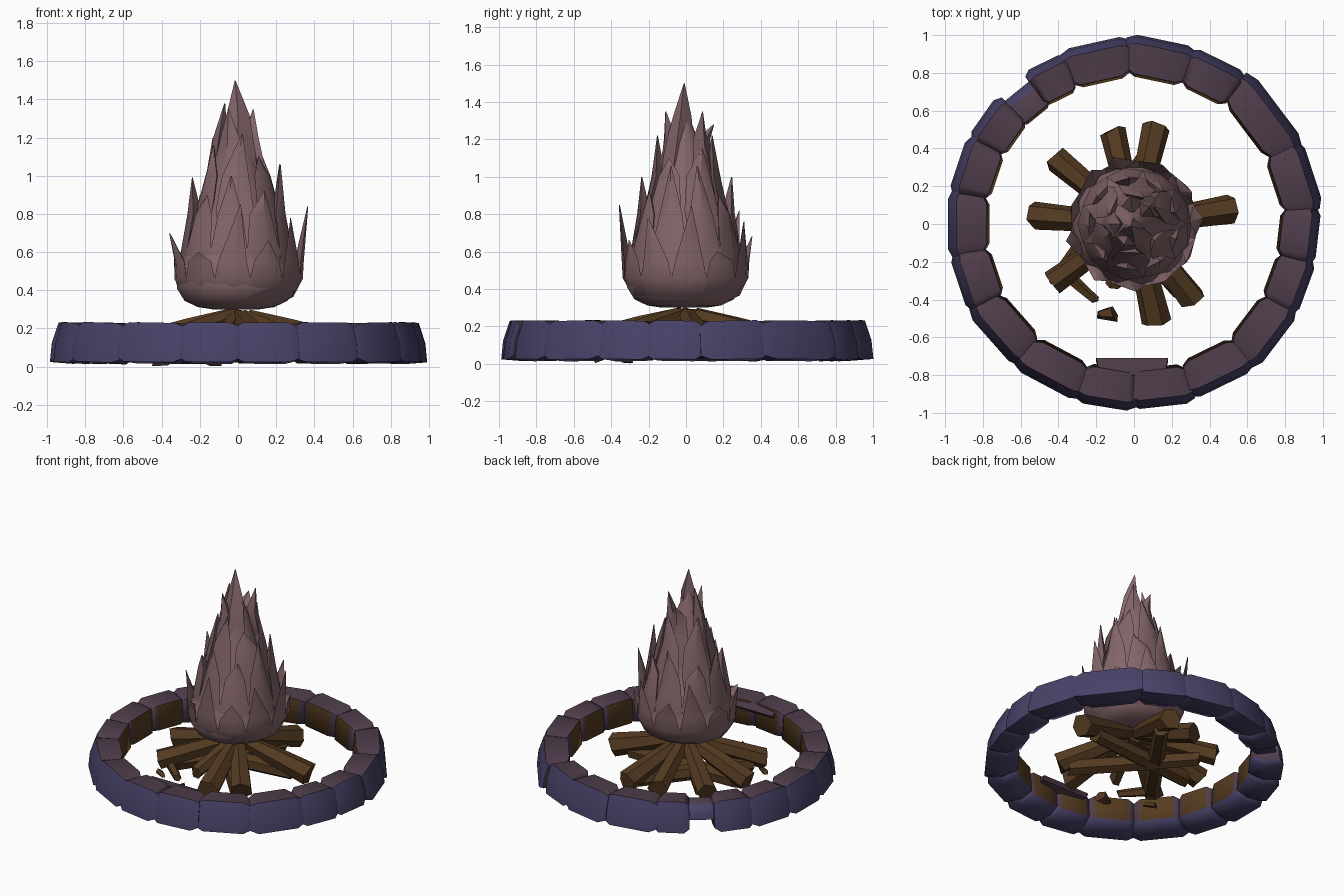
import bpy, bmesh, math, random
from mathutils import Vector, Matrix

if "Cube" in bpy.data.objects:
    bpy.data.objects.remove(bpy.data.objects["Cube"])

random.seed(4)


def material(name, rgb):
    m = bpy.data.materials.new(name)
    lin = [((c / 255 + 0.055) / 1.055) ** 2.4 for c in rgb]
    m.diffuse_color = (*lin, 1)
    m.use_nodes = True
    m.node_tree.nodes["Principled BSDF"].inputs["Base Color"].default_value = m.diffuse_color
    return m


BLUE = material("stone_blue", (72, 66, 104))
PURPLE = material("stone_purple", (79, 61, 75))
BROWN = material("stone_glow_brown", (86, 60, 32))
WOOD = material("log_brown", (83, 58, 33))
FLAME = material("flame_rose", (132, 102, 106))


def finish(bm, name, mats, angle=30):
    bmesh.ops.recalc_face_normals(bm, faces=bm.faces)
    me = bpy.data.meshes.new(name)
    bm.to_mesh(me)
    bm.free()
    for m in mats:
        me.materials.append(m)
    ob = bpy.data.objects.new(name, me)
    bpy.context.collection.objects.link(ob)
    bpy.ops.object.select_all(action='DESELECT')
    ob.select_set(True)
    bpy.context.view_layer.objects.active = ob
    bpy.ops.object.shade_smooth_by_angle(angle=math.radians(angle))
    return ob


def skin(bm, rings):
    """Bridge equal-length rings of points and cap both ends."""
    vs = [[bm.verts.new(p) for p in r] for r in rings]
    n = len(vs[0])
    for a, b in zip(vs, vs[1:]):
        for i in range(n):
            j = (i + 1) % n
            bm.faces.new((a[i], a[j], b[j], b[i]))
    bm.faces.new(vs[0])
    bm.faces.new(vs[-1])


# Ring stones: barrel-like blocks with pinched ends, cool outside, warm inside
def stone(name, a0, a1, outer=0.0, z0=0.015, z1=0.235):
    mid = math.radians((a0 + a1) / 2)
    slope = math.tan(math.radians((a1 - a0) / 2 + 0.5))
    h = z1 - z0
    jit = random.uniform(0.0, 0.012)
    prof = [(0.975 + outer + jit, z0 + 0.01), (0.965 + outer + jit, z0 + h * 0.5),
            (0.93 + outer + jit, z1 - 0.004), (0.78, z1 - 0.008), (0.765, z0 + 0.04), (0.86 + outer, z0)]
    cu, cz = 0.865 + outer / 2, (z0 + z1) / 2
    rings = []
    for s, k in ((-1, 0.78), (-0.72, 1), (0.72, 1), (1, 0.78)):
        rings.append([(cu + (u - cu) * k, s * slope * u, cz + (z - cz) * k) for u, z in prof])
    bm = bmesh.new()
    skin(bm, rings)
    bmesh.ops.recalc_face_normals(bm, faces=bm.faces)
    for f in bm.faces:
        n = f.normal
        if n.x > 0.5 or n.z < -0.5:
            f.material_index = 0
        elif n.x < -0.93:
            f.material_index = 2
        else:
            f.material_index = 1
    tilt = Matrix.Rotation(random.uniform(-0.07, 0.07), 4, 'Z') @ Matrix.Rotation(random.uniform(-0.03, 0.03), 4, 'X')
    c = Vector((cu, 0, cz))
    bm.transform(Matrix.Rotation(mid, 4, 'Z') @ Matrix.Translation(c) @ tilt @ Matrix.Translation(-c))
    finish(bm, name, (BLUE, PURPLE, BROWN), 60)


for seq in ([-90, -71, -50, -29, -12, 5, 26, 53, 71, 92, 113, 126],
            [137, 152, 170, 190, 208, 230, 252, 270]):
    for a, b in zip(seq, seq[1:]):
        stone(f"ring_stone_{a}", a, b)
stone("ring_stone_recessed", 125, 138, outer=-0.05, z0=0.09, z1=0.2)

# Flat slab leaning behind the front joint, near the top of the ring
bm = bmesh.new()
skin(bm, [[(x, -0.71, 0.205), (x * 0.9, -0.80, 0.22), (x * 0.9, -0.80, 0.17), (x, -0.73, 0.18)]
          for x in (-0.2, 0.18)])
finish(bm, "front_filler_slab", (PURPLE,))


# Logs: tapered six-sided prisms
def log(name, p, q, r0, r1, sides=6):
    p, q = Vector(p), Vector(q)
    rot = (q - p).to_track_quat('Z', 'Y')
    spin = random.uniform(0, 1)
    rings = []
    for c, r in ((p, r0), (p.lerp(q, 0.55), (r0 + r1) / 2 * 1.05), (q, r1)):
        rings.append([c + rot @ Vector((r * math.cos(spin + i * math.tau / sides),
                                        r * math.sin(spin + i * math.tau / sides),
                                        random.uniform(-0.02, 0.02))) for i in range(sides)])
    bm = bmesh.new()
    skin(bm, rings)
    finish(bm, name, (WOOD,), 35)


leaning = [(0.52, 0.08, 0.08), (0.12, 0.53, 0.075), (-0.11, 0.48, 0.07),
           (-0.42, 0.35, 0.07), (-0.53, 0.045, 0.075), (-0.43, -0.31, 0.07),
           (-0.11, -0.33, 0.045), (0.12, -0.52, 0.08), (0.31, -0.4, 0.075)]
for i, (x, y, r) in enumerate(leaning):
    log(f"leaning_log_{i}", (x, y, 0.11), (x * 0.08, y * 0.08, 0.26), r, 0.045)

# Lower logs lying crossed under the pile
log("lower_log_0", (-0.42, 0.02, 0.08), (0.40, 0.07, 0.09), 0.06, 0.05)
log("lower_log_1", (-0.36, -0.25, 0.08), (0.10, 0.40, 0.09), 0.055, 0.05)
log("lower_log_2", (0.26, -0.36, 0.08), (-0.33, 0.29, 0.08), 0.06, 0.05)
log("broken_branch", (-0.38, -0.25, 0.09), (-0.21, -0.40, 0.07), 0.035, 0.025, 5)
log("wood_chip", (-0.19, -0.48, 0.03), (-0.11, -0.475, 0.045), 0.02, 0.045, 5)
log("small_wood_chip", (-0.43, -0.30, 0.02), (-0.38, -0.33, 0.02), 0.02, 0.015, 5)

# Flame body: rounded bowl below, slim core inside the tongues
prof = [(0.12, 0.30), (0.2, 0.312), (0.27, 0.345), (0.31, 0.41), (0.315, 0.5), (0.27, 0.6), (0.215, 0.75),
        (0.165, 0.9), (0.12, 1.05), (0.075, 1.2), (0.02, 1.34)]
bm = bmesh.new()
skin(bm, [[(r * math.cos(i * math.tau / 18) - 0.01, r * math.sin(i * math.tau / 18) - 0.01, z)
           for i in range(18)] for r, z in prof])
finish(bm, "flame_core", (FLAME,), 45)


# Flame tongues: curved blades with a diamond section that end in a point
def tongue(bm, ang, path, widths, thick, lean=None):
    a = math.radians(ang)
    rad, tan = Vector((math.cos(a), math.sin(a), 0)), Vector((-math.sin(a), math.cos(a), 0))
    lean = random.uniform(-0.05, 0.05) if lean is None else lean
    rings = []
    for k, ((r, z), w, t) in enumerate(zip(path, widths, thick)):
        c = rad * r + Vector((0, 0, z)) + tan * (lean if k == len(path) - 1 else 0)
        rings.append([c + rad * t, c + tan * w, c - rad * t * 1.5, c - tan * w])
    skin(bm, rings)


E = 0.002
bm = bmesh.new()
for i, z in enumerate([0.84, 0.6, 0.76, 0.68, 0.82, 0.62, 0.7, 0.6, 0.85, 0.66, 0.78]):
    tongue(bm, 3 + i * 360 / 11,
           [(0.16, 0.312), (0.275, 0.365), (0.32, 0.46), (0.325, 0.55), (random.uniform(0.335, 0.37), z)],
           [0.06, 0.085, 0.095, 0.075, E], [0.008, 0.015, 0.02, 0.02, E])
finish(bm, "outer_flame_tongues", (FLAME,), 45)

bm = bmesh.new()
for i, z in enumerate([1.06, 0.9, 1.0, 0.9, 0.99, 0.9, 1.0, 0.92, 1.06]):
    tongue(bm, 20 + i * 40, [(0.28, 0.44), (0.27, 0.6), (0.235, 0.8), (random.uniform(0.225, 0.245), z)],
           [0.08, 0.1, 0.065, E], [0.02, 0.03, 0.03, E])
finish(bm, "middle_flame_tongues", (FLAME,), 45)

bm = bmesh.new()
for i, z in enumerate([1.15, 1.22, 1.2, 1.16, 1.22, 1.1]):
    tongue(bm, 25 + i * 60, [(0.24, 0.6), (0.195, 0.82), (0.155, 1.0), (random.uniform(0.13, 0.16), z)],
           [0.08, 0.1, 0.07, E], [0.02, 0.03, 0.03, E])
for ang, r, z in ((48, 0.12, 1.35), (245, 0.12, 1.35), (97, 0.15, 1.28), (180, 0.07, 1.38)):
    tongue(bm, ang, [(0.16, 0.85), (0.12, 1.05), (0.1, 1.2), (r, z)],
           [0.07, 0.08, 0.055, E], [0.02, 0.03, 0.03, E], 0)
tongue(bm, 270, [(0.08, 0.9), (0.06, 1.1), (0.03, 1.32), (0.01, 1.5)],
       [0.1, 0.095, 0.06, E], [0.08, 0.07, 0.04, E], -0.015)
finish(bm, "inner_flame_tongues", (FLAME,), 45)
